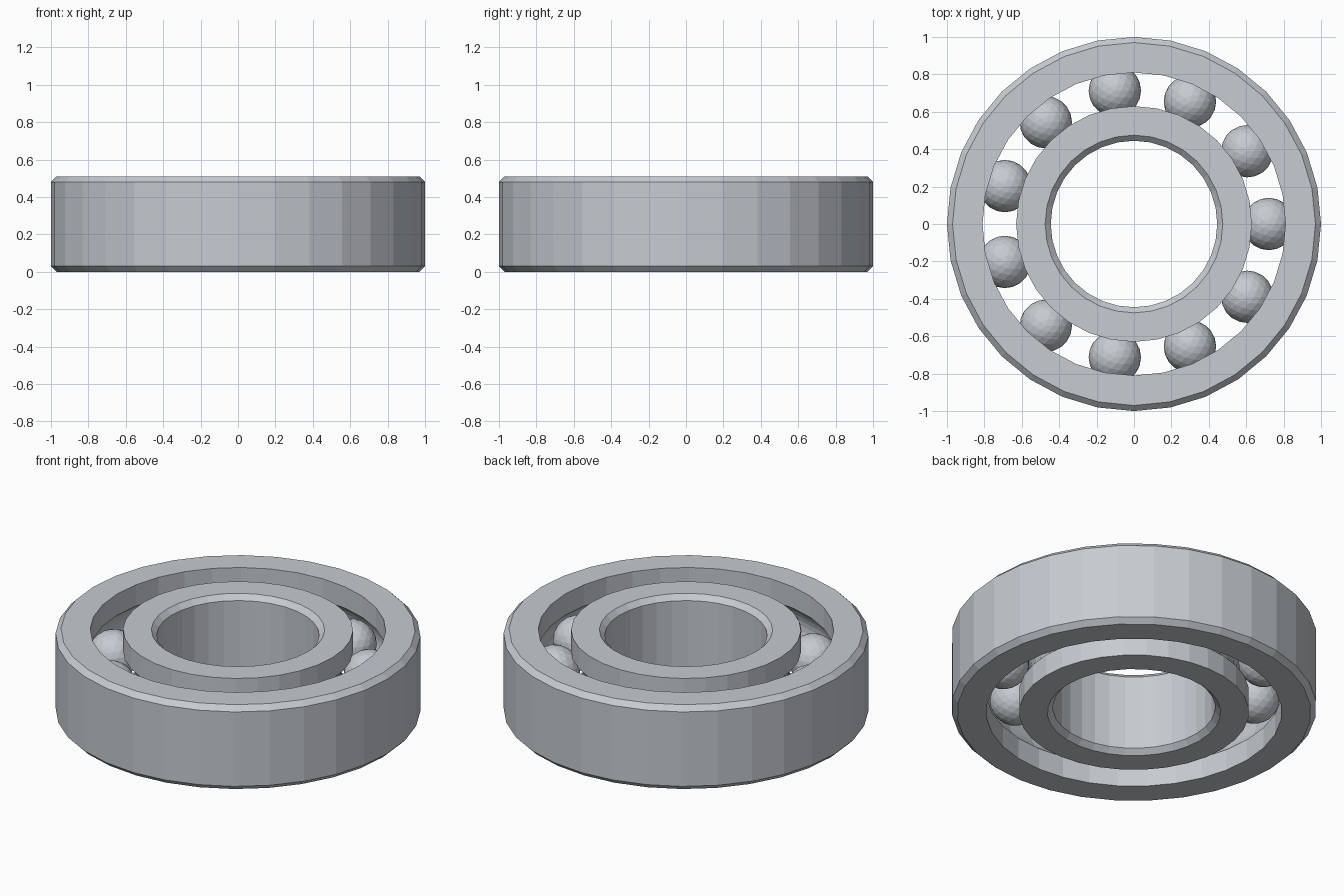
import bpy
import bmesh
from math import sin, cos, asin, pi, tau

if "Cube" in bpy.data.objects:
    bpy.data.objects.remove(bpy.data.objects["Cube"], do_unlink=True)

HEIGHT = 0.51
MID = HEIGHT / 2
CHAMFER = 0.03
SIDES = 32
BALLS = 11
TRACK = 0.72       # radius of the ball circle
BALL = 0.14
GROOVE = 0.155     # radius of the raceway cross-section

steel = bpy.data.materials.new("steel grey")
steel.use_nodes = True
colour = (0.57, 0.60, 0.64, 1)
steel.diffuse_color = colour
steel.node_tree.nodes["Principled BSDF"].inputs["Base Color"].default_value = colour


def add_object(name, bm):
    bmesh.ops.recalc_face_normals(bm, faces=bm.faces)
    mesh = bpy.data.meshes.new(name)
    bm.to_mesh(mesh)
    bm.free()
    mesh.materials.append(steel)
    obj = bpy.data.objects.new(name, mesh)
    bpy.context.collection.objects.link(obj)
    return obj


def raceway(wall, steps=10):
    """Arc cut into a wall, listed from top to bottom."""
    side = 1 if wall > TRACK else -1
    half = pi / 2 - asin(abs(wall - TRACK) / GROOVE)
    angles = [half - 2 * half * i / steps for i in range(steps + 1)]
    return [(TRACK + side * GROOVE * cos(a), MID + GROOVE * sin(a)) for a in angles]


def ring(name, plain, wall):
    """Lathed ring: chamfered plain wall on one side, grooved wall on the other."""
    inward = CHAMFER if wall > plain else -CHAMFER
    profile = [(plain + inward, 0), (plain, CHAMFER),
               (plain, HEIGHT - CHAMFER), (plain + inward, HEIGHT),
               (wall, HEIGHT)] + raceway(wall) + [(wall, 0)]
    bm = bmesh.new()
    loops = [[bm.verts.new((r * cos(tau * i / SIDES), r * sin(tau * i / SIDES), z))
              for r, z in profile] for i in range(SIDES)]
    n = len(profile)
    for i in range(SIDES):
        a, b = loops[i], loops[(i + 1) % SIDES]
        for j in range(n):
            k = (j + 1) % n
            bm.faces.new((a[j], b[j], b[k], a[k]))
    return add_object(name, bm)


# Rings
ring("outer_ring", 1.0, 0.81)
ring("inner_ring", 0.445, 0.63)

# Balls, sharing one faceted mesh
bm = bmesh.new()
bmesh.ops.create_icosphere(bm, subdivisions=3, radius=BALL)
first = add_object("ball_1", bm)
for i in range(BALLS):
    ball = first
    if i:
        ball = bpy.data.objects.new(f"ball_{i + 1}", first.data)
        bpy.context.collection.objects.link(ball)
    angle = tau * i / BALLS
    ball.location = (TRACK * cos(angle), TRACK * sin(angle), MID)
